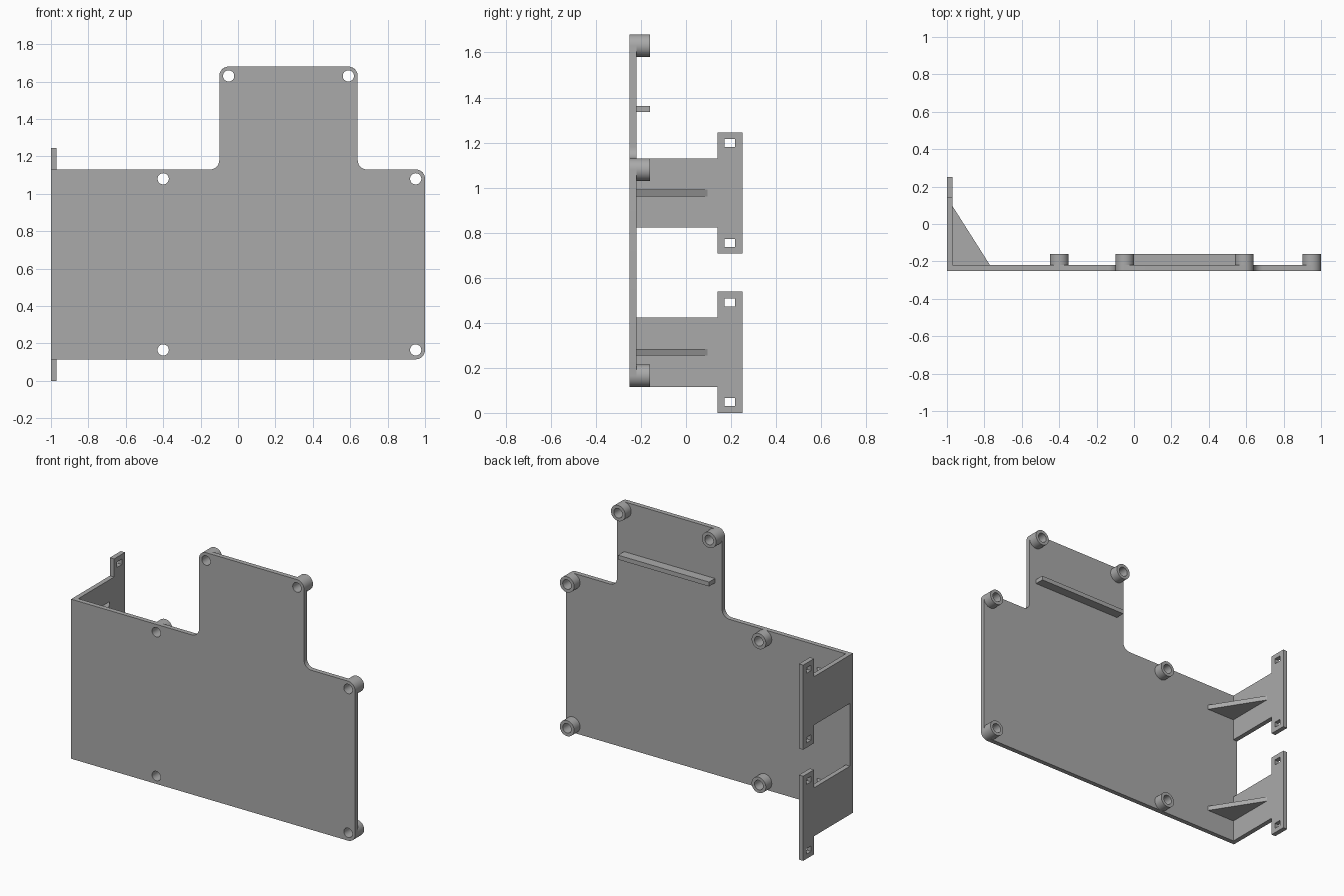
import bpy, bmesh, math
from mathutils import Vector

cube = bpy.data.objects.get("Cube")
if cube:
    bpy.data.objects.remove(cube, do_unlink=True)

GREY = (0.4, 0.4, 0.4, 1)
grey = bpy.data.materials.new("plain_grey")
grey.use_nodes = True
grey.diffuse_color = GREY
grey.node_tree.nodes["Principled BSDF"].inputs["Base Color"].default_value = GREY


def rounded(corners, steps=8):
    """Outline from square corners (u, v, radius)."""
    pts = []
    for i, (u, v, r) in enumerate(corners):
        p = Vector((u, v))
        if r == 0:
            pts.append(p)
            continue
        d1 = (Vector(corners[i - 1][:2]) - p).normalized()
        d2 = (Vector(corners[(i + 1) % len(corners)][:2]) - p).normalized()
        for k in range(steps + 1):
            t = math.pi / 2 * k / steps
            pts.append(p + r * (d1 + d2 - d2 * math.cos(t) - d1 * math.sin(t)))
    return pts


def circle(u, v, r, n=40):
    return [Vector((u + r * math.cos(2 * math.pi * k / n),
                    v + r * math.sin(2 * math.pi * k / n))) for k in range(n)]


def rect(u0, v0, u1, v1):
    return [Vector(p) for p in ((u0, v0), (u1, v0), (u1, v1), (u0, v1))]


def extrude(name, loops, place, lo, hi):
    """Fill nested outlines, extrude from lo to hi, and place(u, v, w) in space."""
    curve = bpy.data.curves.new(name, "CURVE")
    curve.dimensions, curve.fill_mode = "2D", "BOTH"
    curve.extrude = (hi - lo) / 2
    for loop in loops:
        spline = curve.splines.new("POLY")
        spline.points.add(len(loop) - 1)
        for point, p in zip(spline.points, loop):
            point.co = (p.x, p.y, 0, 1)
        spline.use_cyclic_u = True
    temp = bpy.data.objects.new(name + "_outline", curve)
    mesh = bpy.data.meshes.new_from_object(temp)
    bpy.data.objects.remove(temp)
    bpy.data.curves.remove(curve)
    mesh.name = name

    bm = bmesh.new()
    bm.from_mesh(mesh)
    for v in bm.verts:
        v.co = place(v.co.x, v.co.y, v.co.z + (lo + hi) / 2)
    bmesh.ops.remove_doubles(bm, verts=bm.verts, dist=0.0001)
    bmesh.ops.recalc_face_normals(bm, faces=bm.faces)
    bm.to_mesh(mesh)
    bm.free()
    mesh.materials.clear()
    mesh.materials.append(grey)

    obj = bpy.data.objects.new(name, mesh)
    bpy.context.scene.collection.objects.link(obj)
    bpy.ops.object.select_all(action="DESELECT")
    obj.select_set(True)
    bpy.context.view_layer.objects.active = obj
    bpy.ops.object.shade_smooth_by_angle(angle=math.radians(30))
    return obj


def facing_front(u, v, w):
    return (u, w, v)


def facing_side(u, v, w):
    return (w, u, v)


def facing_up(u, v, w):
    return (u, v, w)


FRONT, BACK, BOSS_END = -0.25, -0.22, -0.16
R = 0.05
BOTTOM, SHOULDER, TOP = 0.115, 1.13, 1.68
bosses = [(-0.4, 0.165), (0.95, 0.165), (-0.4, 1.08), (0.95, 1.08),
          (-0.05, 1.63), (0.59, 1.63)]

# Main plate with raised tower and screw holes
outline = rounded([(-1, BOTTOM, 0), (1, BOTTOM, R), (1, SHOULDER, R),
                   (0.64, SHOULDER, R), (0.64, TOP, R), (-0.1, TOP, R),
                   (-0.1, SHOULDER, R), (-1, SHOULDER, 0)])
extrude("main_plate", [outline] + [circle(u, v, 0.03) for u, v in bosses],
        facing_front, FRONT, BACK)

# Hollow screw bosses on the back
for i, (u, v) in enumerate(bosses, 1):
    extrude(f"screw_boss_{i}", [circle(u, v, R), circle(u, v, 0.03)],
            facing_front, BACK, BOSS_END)

# Ledge across the tower
extrude("tower_ledge", [rect(-0.05, 1.335, 0.59, 1.363)],
        facing_front, BACK, BOSS_END)

# Two slotted mounting brackets, each with a triangular gusset
for label, z in (("lower", 0.0), ("upper", 0.707)):
    tee = [Vector((y, z + h)) for y, h in (
        (BACK, 0.115), (0.14, 0.115), (0.14, 0), (0.25, 0),
        (0.25, 0.538), (0.14, 0.538), (0.14, 0.423), (BACK, 0.423))]
    slots = [rect(0.17, z + h, 0.218, z + h + 0.035) for h in (0.03, 0.473)]
    extrude(label + "_bracket", [tee] + slots, facing_side, -1, -0.97)
    triangle = [Vector(p) for p in ((-0.97, BACK), (-0.77, BACK), (-0.97, 0.095))]
    extrude(label + "_gusset", [triangle], facing_up, z + 0.254, z + 0.284)
